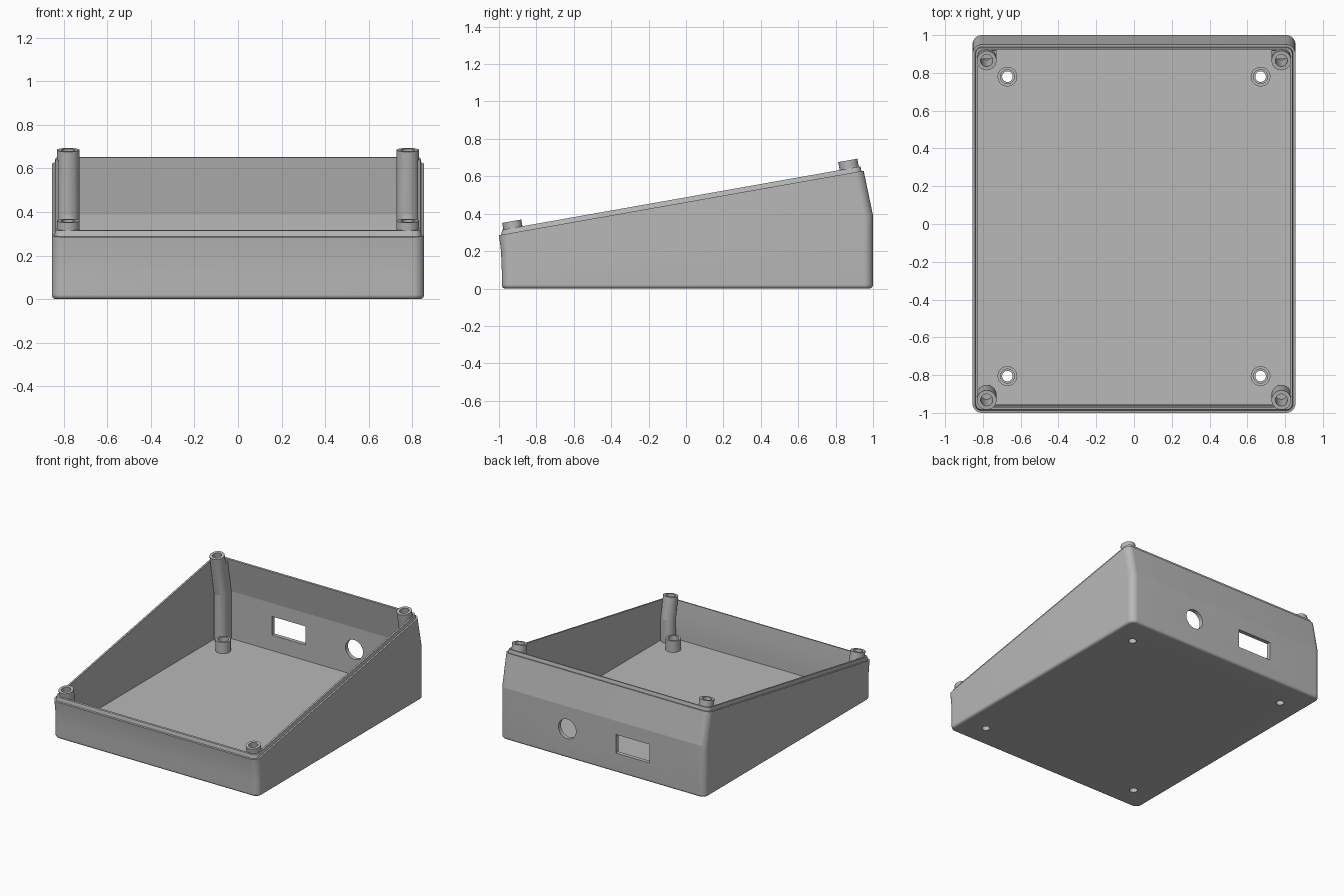
import bpy
import bmesh
from math import sin, cos, pi, radians

cube = bpy.data.objects.get("Cube")
if cube:
    bpy.data.objects.remove(cube, do_unlink=True)

GREY = (0.48, 0.48, 0.48, 1)
plastic = bpy.data.materials.new("grey_plastic")
plastic.use_nodes = True
plastic.diffuse_color = GREY
plastic.node_tree.nodes["Principled BSDF"].inputs["Base Color"].default_value = GREY

HALF_W, CORNER, FILLET, WALL, FLOOR = 0.855, 0.05, 0.02, 0.03, 0.03
LIP = 0.026
TILT = radians(10)
SEG = 48


def smooth(ob):
    bpy.ops.object.select_all(action='DESELECT')
    ob.select_set(True)
    bpy.context.view_layer.objects.active = ob
    bpy.ops.object.shade_smooth_by_angle(angle=radians(9))


def loft(name, rings, closed=False):
    """Skin a list of equal-length point rings; cap the ends or join them."""
    bm = bmesh.new()
    loops = [[bm.verts.new(p) for p in ring] for ring in rings]
    pairs = list(zip(loops, loops[1:]))
    if closed:
        pairs.append((loops[-1], loops[0]))
    else:
        bm.faces.new(loops[0])
        bm.faces.new(loops[-1])
    n = len(loops[0])
    for a, b in pairs:
        for i in range(n):
            j = (i + 1) % n
            bm.faces.new((a[i], a[j], b[j], b[i]))
    bmesh.ops.recalc_face_normals(bm, faces=bm.faces)
    mesh = bpy.data.meshes.new(name)
    bm.to_mesh(mesh)
    bm.free()
    mesh.materials.append(plastic)
    ob = bpy.data.objects.new(name, mesh)
    bpy.context.collection.objects.link(ob)
    return ob


def shell_ring(front, back, inset=0.0, lift=0.0):
    """Rounded rectangle whose height runs from the front to the back point."""
    (yf, zf), (yb, zb) = front, back
    r = CORNER - inset
    steps = 12
    pts = []
    for q, (sx, end) in enumerate(((1, yb - CORNER), (-1, yb - CORNER),
                                   (-1, yf + CORNER), (1, yf + CORNER))):
        for k in range(steps + 1):
            a = (q + k / steps) * pi / 2
            x = sx * (HALF_W - CORNER) + r * cos(a)
            y = end + r * sin(a)
            z = zf + (zb - zf) * (y - yf) / (yb - yf) + lift
            pts.append((x, y, z))
    return pts


# Enclosure shell: outside from the bottom up, over the lip, down inside
YF, YB = -0.985, 1.0
low = ((YF, 0.1), (YB, 0.3))
bend = ((-0.989, 0.2), (YB, 0.39))
rim = ((-1.0, 0.285), (0.95, 0.63))
rings = []
for k in range(13):
    a = k / 12 * pi / 2
    z = FILLET * (1 - cos(a))
    rings.append(shell_ring((YF, z), (YB, z), FILLET * (1 - sin(a))))
rings += [shell_ring(*low), shell_ring(*bend), shell_ring(*rim),
          shell_ring(*rim, 0.012), shell_ring(*rim, 0.017, LIP),
          shell_ring(*rim, WALL, LIP), shell_ring(*bend, WALL),
          shell_ring(*low, WALL),
          shell_ring((YF, FLOOR), (YB, FLOOR), WALL)]
shell = loft("enclosure_shell", rings)

# Openings: round and rectangular ports in the back, screw holes in the floor
STANDOFFS = [(s * 0.67, y) for s in (-1, 1) for y in (-0.805, 0.78)]
cutters = []
for x, y in STANDOFFS:
    bpy.ops.mesh.primitive_cylinder_add(vertices=SEG, radius=0.028, depth=0.2,
                                        location=(x, y, 0))
    cutters.append(bpy.context.object)
bpy.ops.mesh.primitive_cylinder_add(vertices=SEG, radius=0.073, depth=0.2,
                                    location=(0.29, YB, 0.22),
                                    rotation=(pi / 2, 0, 0))
cutters.append(bpy.context.object)
bpy.ops.mesh.primitive_cube_add(size=1, location=(-0.255, YB, 0.217))
bpy.context.object.scale = (0.28, 0.2, 0.14)
cutters.append(bpy.context.object)

for c in cutters:
    c.hide_render = True
    mod = shell.modifiers.new("opening", 'BOOLEAN')
    mod.operation = 'DIFFERENCE'
    mod.solver = 'EXACT'
    mod.object = c
    bpy.context.view_layer.objects.active = shell
    bpy.ops.object.modifier_apply(modifier=mod.name)
    bpy.data.objects.remove(c, do_unlink=True)
smooth(shell)


def disc(x, y, z, r, tilt=0.0):
    """Circle of points, leaned towards the front by the tilt angle."""
    return [(x + r * cos(t), y + r * sin(t) * cos(tilt), z + r * sin(t) * sin(tilt))
            for t in (2 * pi * i / SEG for i in range(SEG))]


# Floor standoffs with a counterbore
for x, y in STANDOFFS:
    top = 0.115
    profile = ((0.052, FLOOR), (0.052, top), (0.037, top),
               (0.037, 0.045), (0.028, 0.045), (0.028, FLOOR))
    smooth(loft("floor_standoff", [disc(x, y, z, r) for r, z in profile], True))


# Lid screw posts: upright below, leaning square to the sloped rim above
def screw_post(name, x, y, z, bend_z):
    drop = sin(TILT) / cos(TILT)
    yb = y + (z - bend_z) * drop
    depth = 0.2
    rings = [disc(x, yb, 0.02, 0.052),
             disc(x, yb, bend_z, 0.052, TILT / 2),
             disc(x, y, z, 0.052, TILT),
             disc(x, y, z, 0.032, TILT),
             disc(x, y + depth * sin(TILT), z - depth * cos(TILT), 0.032, TILT)]
    smooth(loft(name, rings))
    return yb


def web_ring(x, y, z, rise):
    """Rectangle that fills the gap between a back post and the back wall."""
    w, d = 0.051, 0.045
    return [(x - w, y, z), (x + w, y, z),
            (x + w, y + d, z + rise), (x - w, y + d, z + rise)]


for side, s in (("left", 1), ("right", -1)):
    x = s * 0.78
    screw_post("front_post_" + side, x, -0.932, 0.36, 0.2)
    yb = screw_post("back_post_" + side, x, 0.865, 0.685, 0.39)
    loft("back_web_" + side, [web_ring(x, yb, 0.02, 0), web_ring(x, yb, 0.39, 0),
                              web_ring(x, 0.873, 0.63, 0.007)])
